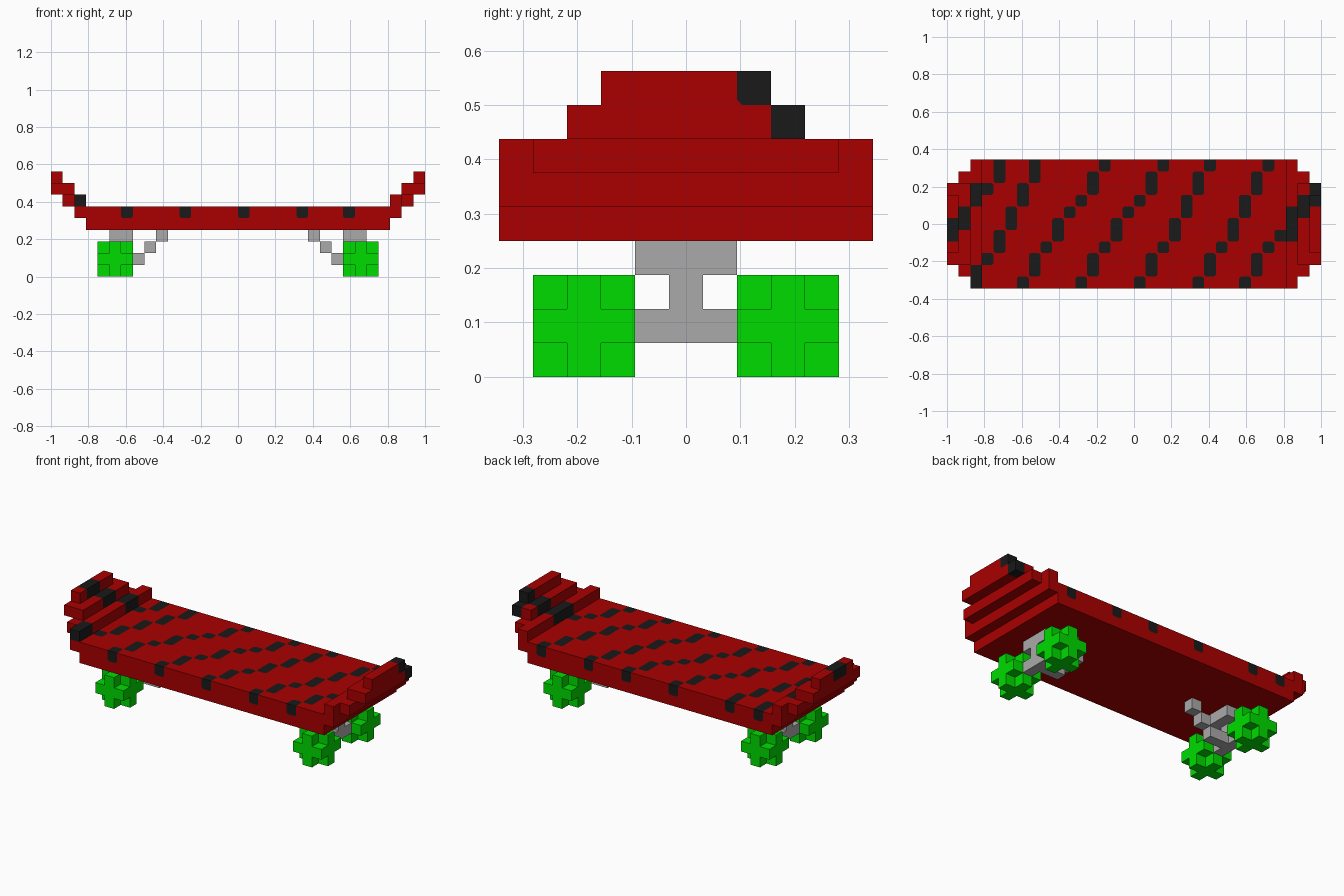
import bpy, bmesh
from mathutils import Vector

U = 1 / 16  # edge length of one block

if "Cube" in bpy.data.objects:
    bpy.data.objects.remove(bpy.data.objects["Cube"], do_unlink=True)


def material(name, r, g, b):
    m = bpy.data.materials.new(name)
    m.use_nodes = True
    m.diffuse_color = (r, g, b, 1)
    m.node_tree.nodes["Principled BSDF"].inputs["Base Color"].default_value = (r, g, b, 1)
    return m


RED = material("deck_red", 0.402, 0.0, 0.0)
DARK = material("stripe_black", 0.01, 0.01, 0.01)
GREY = material("truck_grey", 0.402, 0.402, 0.402)
GREEN = material("wheel_green", 0.0, 0.72, 0.0)


def block(x0, x1, y0, y1, z0, z1):
    """Cells of a solid box, upper limits excluded."""
    return {(x, y, z) for x in range(x0, x1) for y in range(y0, y1) for z in range(z0, z1)}


def is_mark_corner(v):
    """True where painted marks have a corner on a flat surface."""
    faces = v.link_faces
    flat = len(faces) == 4 and all(f.normal.dot(faces[0].normal) > 0.9 for f in faces)
    painted = [f for f in faces if f.material_index]
    if not flat or not painted:
        return False
    return len(painted) == 1 or (len(painted) == 2 and
                                 not set(painted[0].edges) & set(painted[1].edges))


def build(name, cells, mats, dark=frozenset()):
    """Skin a set of cells with outer faces only, then merge flat areas."""
    bm = bmesh.new()
    for c in cells:
        for axis in range(3):
            for sign in (-1, 1):
                n = list(c)
                n[axis] += sign
                if tuple(n) in cells:
                    continue
                u, v = [Vector(), Vector()]
                u[(axis + 1) % 3] = v[(axis + 2) % 3] = 0.5
                mid = Vector(c) + Vector((0.5, 0, 0.5))
                mid[axis] += sign * 0.5
                ring = [mid - u - v, mid + u - v, mid + u + v, mid - u + v]
                f = bm.faces.new([bm.verts.new(p * U) for p in ring[::sign]])
                f.material_index = int(c in dark)
    bmesh.ops.remove_doubles(bm, verts=bm.verts, dist=U / 100)
    bm.normal_update()
    # Clip the corners of the painted marks
    corners = [v for v in bm.verts if is_mark_corner(v)]
    if corners:
        bmesh.ops.bevel(bm, geom=corners, offset=U * 0.15, segments=1,
                        affect='VERTICES', material=0)
    bmesh.ops.dissolve_limit(bm, angle_limit=0.01, verts=bm.verts, edges=bm.edges,
                             delimit={'MATERIAL'})
    me = bpy.data.meshes.new(name)
    bm.to_mesh(me)
    bm.free()
    for m in mats:
        me.materials.append(m)
    ob = bpy.data.objects.new(name, me)
    bpy.context.collection.objects.link(ob)


def mirror_x(cells):
    return {(-1 - x, y, z) for x, y, z in cells}


# Deck: flat slab plus stepped, narrowing kicks at both ends
kick = (block(13, 14, -5, 6, 5, 7) | block(14, 15, -4, 5, 6, 7)
        | block(14, 16, -3, 4, 7, 8) | block(15, 16, -2, 3, 8, 9))
deck = block(-13, 13, -5, 6, 4, 6) | kick | mirror_x(kick)

# Diagonal stripes: start column, start row, then rows climbed in each column
stripes = [(0, 4, "21112"), (2, 0, "212222"), (6, 0, "12121121"), (11, 0, "12121121"),
           (16, 0, "1212221"), (21, 0, "1212221"), (25, 0, "1211112")]
marks = {(1, 5), (2, 8), (29, 4), (29, 6), (30, 7)}
for col, row, runs in stripes:
    for run in map(int, runs):
        marks |= {(col, row + k) for k in range(run)}
        col, row = col + 1, row + run
tops = {}
for x, y, z in deck:
    tops[x, y] = max(z, tops.get((x, y), 0))
dark = {(i - 16, j - 5, tops.get((i - 16, j - 5), 0)) for i, j in marks}
build("deck", deck, [RED, DARK], dark)

# Trucks: base plate, post, axle and diagonal brace toward the middle
truck = (block(-11, -9, -1, 2, 3, 4) | block(-11, -10, 0, 1, 2, 3)
         | block(-11, -10, -1, 2, 1, 2) | block(-10, -8, 0, 1, 1, 2)
         | {(-8, 0, 2), (-7, 0, 3)})
build("right_truck", truck, [GREY])
build("left_truck", mirror_x(truck), [GREY])

# Wheels: three crossed slabs, a block with its corners removed
for side, x in (("right", -12), ("left", 9)):
    for end, y in (("front", -4), ("back", 2)):
        wheel = (block(x + 1, x + 2, y, y + 3, 0, 3) | block(x, x + 3, y + 1, y + 2, 0, 3)
                 | block(x, x + 3, y, y + 3, 1, 2))
        build(f"{end}_{side}_wheel", wheel, [GREEN])
